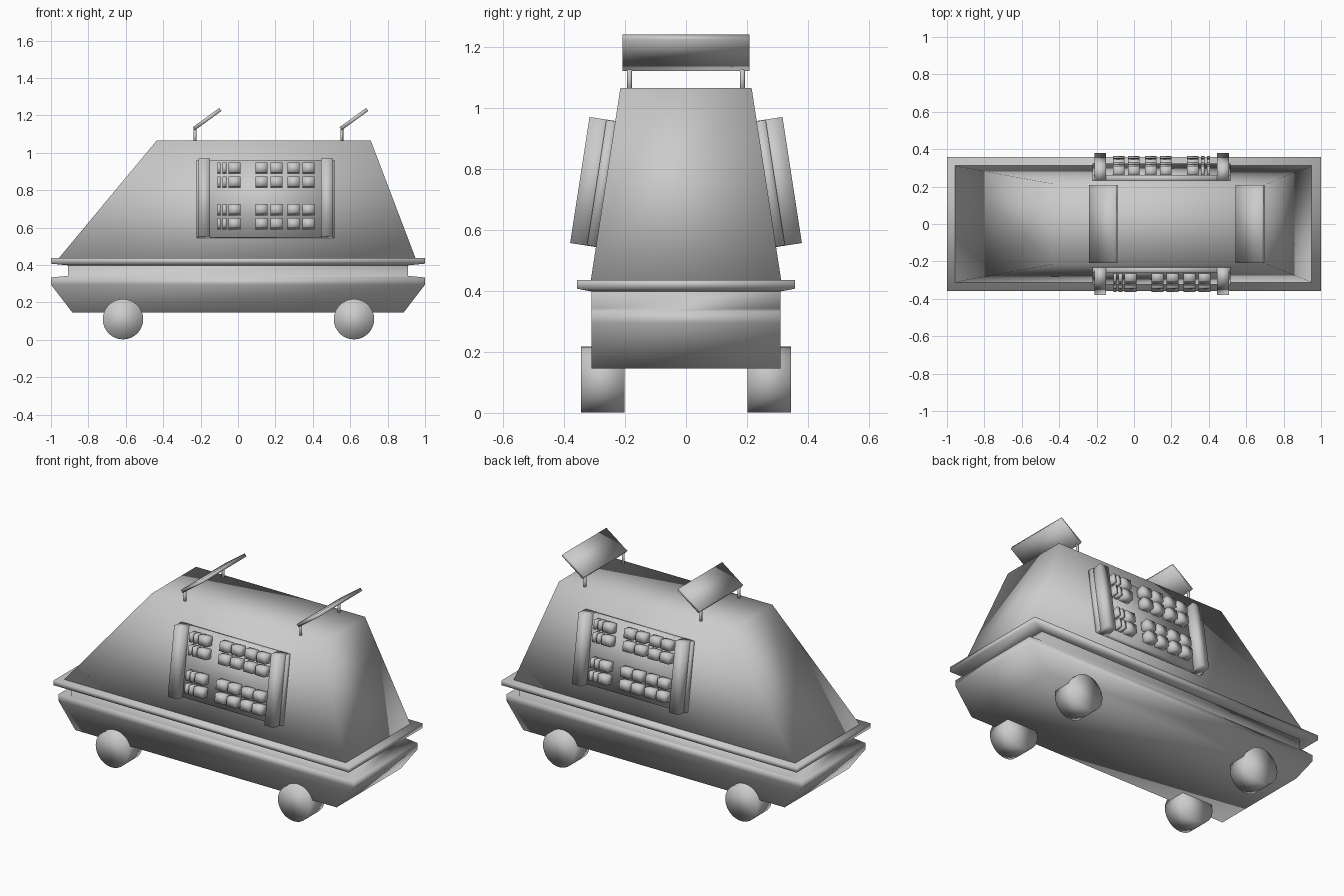
import bpy, bmesh, math
from mathutils import Matrix, Vector

if "Cube" in bpy.data.objects:
    bpy.data.objects.remove(bpy.data.objects["Cube"])

# One plain grey for the whole vehicle
grey = bpy.data.materials.new("plain_grey")
grey.use_nodes = True
grey.diffuse_color = (0.6, 0.6, 0.6, 1)
grey.node_tree.nodes["Principled BSDF"].inputs["Base Color"].default_value = (0.6, 0.6, 0.6, 1)


def finish(name, bm):
    """Turn a bmesh into a smooth shaded grey object."""
    bmesh.ops.recalc_face_normals(bm, faces=bm.faces)
    for face in bm.faces:
        face.smooth = True
    mesh = bpy.data.meshes.new(name)
    bm.to_mesh(mesh)
    bm.free()
    mesh.materials.append(grey)
    obj = bpy.data.objects.new(name, mesh)
    bpy.context.scene.collection.objects.link(obj)
    return obj


def loft(name, rings):
    """Stack rectangles given as (z, x_min, x_max, half_width)."""
    bm = bmesh.new()
    loops = [[bm.verts.new(p) for p in ((a, -w, z), (b, -w, z), (b, w, z), (a, w, z))]
             for z, a, b, w in rings]
    for low, high in zip(loops, loops[1:]):
        for i in range(4):
            j = (i + 1) % 4
            bm.faces.new((low[i], low[j], high[j], high[i]))
    bm.faces.new(loops[0][::-1])
    bm.faces.new(loops[-1])
    return finish(name, bm)


def add_box(bm, size, place):
    bmesh.ops.create_cube(bm, size=1, matrix=place @ Matrix.Diagonal((*size, 1)))


def box(name, size, place):
    bm = bmesh.new()
    add_box(bm, size, place)
    return finish(name, bm)


def cylinder(name, radius, depth, segments, place):
    bm = bmesh.new()
    bmesh.ops.create_cone(bm, cap_ends=True, segments=segments, radius1=radius,
                          radius2=radius, depth=depth, matrix=place)
    return finish(name, bm)


# Body: boat-shaped hull with a neck, overhanging rim, tapered shell
loft("lower_hull", [(0.145, -0.885, 0.885, 0.31), (0.295, -1, 1, 0.31),
                    (0.333, -1, 1, 0.31), (0.342, -0.91, 0.91, 0.31),
                    (0.4, -0.91, 0.91, 0.31)])
loft("rim", [(0.398, -0.91, 0.91, 0.31), (0.407, -1, 1, 0.357), (0.436, -1, 1, 0.357)])
loft("upper_shell", [(0.434, -0.96, 0.95, 0.312), (1.065, -0.435, 0.71, 0.215)])

# Wheels
for end, x in (("rear", -0.615), ("fore", 0.62)):
    for side, s in (("front", -1), ("back", 1)):
        cylinder(f"{end}_{side}_wheel", 0.108, 0.143, 32,
                 Matrix.Translation((x, s * 0.273, 0.11)) @ Matrix.Rotation(math.pi / 2, 4, "X"))

# Tilted roof plates, each on two posts
for end, x in (("rear", -0.165), ("fore", 0.62)):
    box(f"{end}_roof_plate", (0.175, 0.416, 0.02),
        Matrix.Translation((x, 0, 1.18)) @ Matrix.Rotation(math.radians(-36), 4, "Y"))
    for side, s in (("front", -1), ("back", 1)):
        cylinder(f"{end}_{side}_post", 0.008, 0.09, 12,
                 Matrix.Translation((x - 0.065, s * 0.185, 1.09)))

# Side panels: backing plate, two end bars and a grid of buttons
TILT = math.atan2(0.097, 0.631)
COLUMNS = [(-0.25, 0.016), (-0.22, 0.02), (-0.166, 0.063), (-0.022, 0.063),
           (0.058, 0.063), (0.149, 0.063), (0.229, 0.063)]
ROWS = (0.162, 0.086, -0.063, -0.139)

for side, turn in (("front", 0), ("back", math.pi)):
    # Local frame: x along the side, y up the slope, z out of the shell
    frame = (Matrix.Translation((0.148, 0, 0)) @ Matrix.Rotation(turn, 4, "Z")
             @ Matrix.Translation((0, -0.263, 0.75))
             @ Matrix.Rotation(math.pi / 2 - TILT, 4, "X"))

    def at(u, v, w):
        return frame @ Matrix.Translation(Vector((u, v, w)))

    box(f"{side}_panel_plate", (0.738, 0.416, 0.04), at(0, 0, 0.01))
    for label, u in (("first", -0.328), ("second", 0.328)):
        box(f"{side}_panel_{label}_bar", (0.062, 0.418, 0.09), at(u, 0, 0.041))
    buttons = bmesh.new()
    for u, width in COLUMNS:
        for v in ROWS:
            add_box(buttons, (width, 0.054, 0.065), at(u, v, 0.044))
    finish(f"{side}_panel_buttons", buttons)
